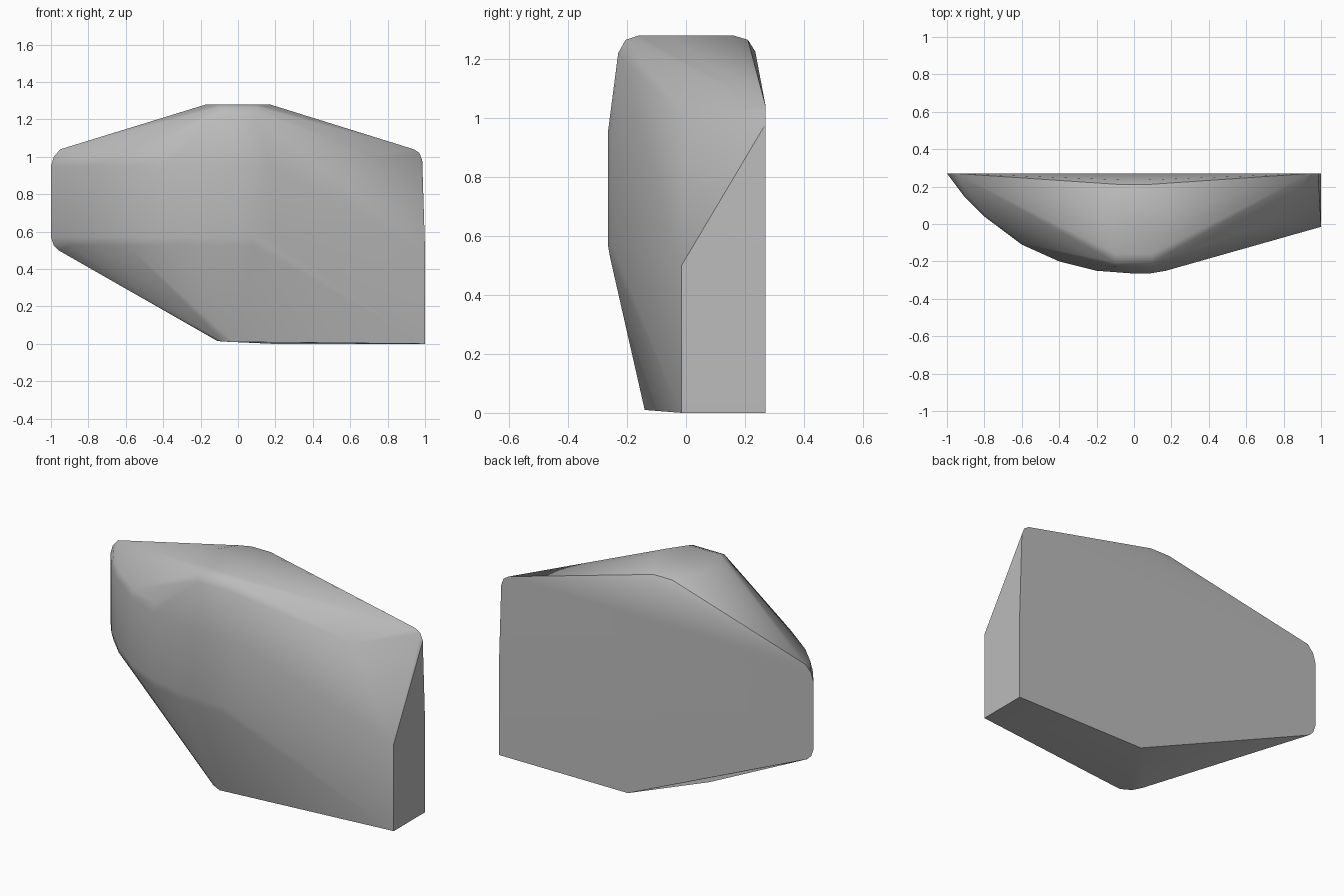
import bpy
import bmesh
import math

if "Cube" in bpy.data.objects:
    bpy.data.objects.remove(bpy.data.objects["Cube"])

BACK = 0.27
points = []

# Bowed front band: an arc sweeping from the thin edge to the middle,
# with a slightly tucked-in copy above and below to soften the creases
arc = [(-1.0, BACK), (-0.91, 0.15), (-0.8, 0.04), (-0.6, -0.11), (-0.4, -0.2),
       (-0.2, -0.25), (0, -0.265), (0.08, -0.265), (0.17, -0.25)]
for x, y in arc:
    points += [(x, y, 0.57), (x, y, 0.95)]
    tuck = 0.985
    ty = BACK - (BACK - y) * tuck
    points += [(x * tuck, ty, 0.525), (x * tuck, ty, 1.0)]
points += [(-0.96, BACK, 0.5), (-0.95, BACK, 1.04)]

# Squared end with its sloping upper corner
for y in (-0.015, BACK):
    points += [(1, y, 0), (1, y, 0.5)]
points += [(0.985, BACK, 0.98), (0.97, BACK, 1.02), (0.94, BACK, 1.04),
           (0.73, 0, 1.0)]

# Tilted underside
points += [(0.18, BACK, 0), (-0.02, -0.14, 0.01), (-0.08, -0.11, 0.012),
           (-0.11, -0.06, 0.015)]

# Small rounded plateau on top
for side in (-1, 1):
    points += [(side * 0.1, -0.23, 1.22), (side * 0.1, -0.205, 1.265),
               (side * 0.1, -0.16, 1.28), (side * 0.17, -0.06, 1.28),
               (side * 0.17, 0.06, 1.28), (side * 0.1, 0.16, 1.28),
               (side * 0.06, 0.21, 1.265), (side * 0.04, 0.235, 1.225)]

# Wrap the outline in one convex skin
bm = bmesh.new()
for p in points:
    bm.verts.new(p)
hull = bmesh.ops.convex_hull(bm, input=bm.verts)
inside = {v for v in hull["geom_interior"] + hull["geom_unused"]
          if isinstance(v, bmesh.types.BMVert)}
bmesh.ops.delete(bm, geom=list(inside), context="VERTS")
bmesh.ops.dissolve_limit(bm, angle_limit=math.radians(0.5),
                         verts=bm.verts, edges=bm.edges)
bmesh.ops.recalc_face_normals(bm, faces=bm.faces)
mesh = bpy.data.meshes.new("faceted_stone")
bm.to_mesh(mesh)
bm.free()
stone = bpy.data.objects.new("faceted_stone", mesh)
bpy.context.collection.objects.link(stone)

# Plain grey finish
grey = bpy.data.materials.new("plain_grey")
grey.use_nodes = True
colour = (0.5, 0.5, 0.5, 1)
grey.diffuse_color = colour
grey.node_tree.nodes["Principled BSDF"].inputs["Base Color"].default_value = colour
mesh.materials.append(grey)

# Soft shading with crisp edges
bpy.context.view_layer.objects.active = stone
stone.select_set(True)
bpy.ops.object.shade_smooth_by_angle(angle=math.radians(30))
